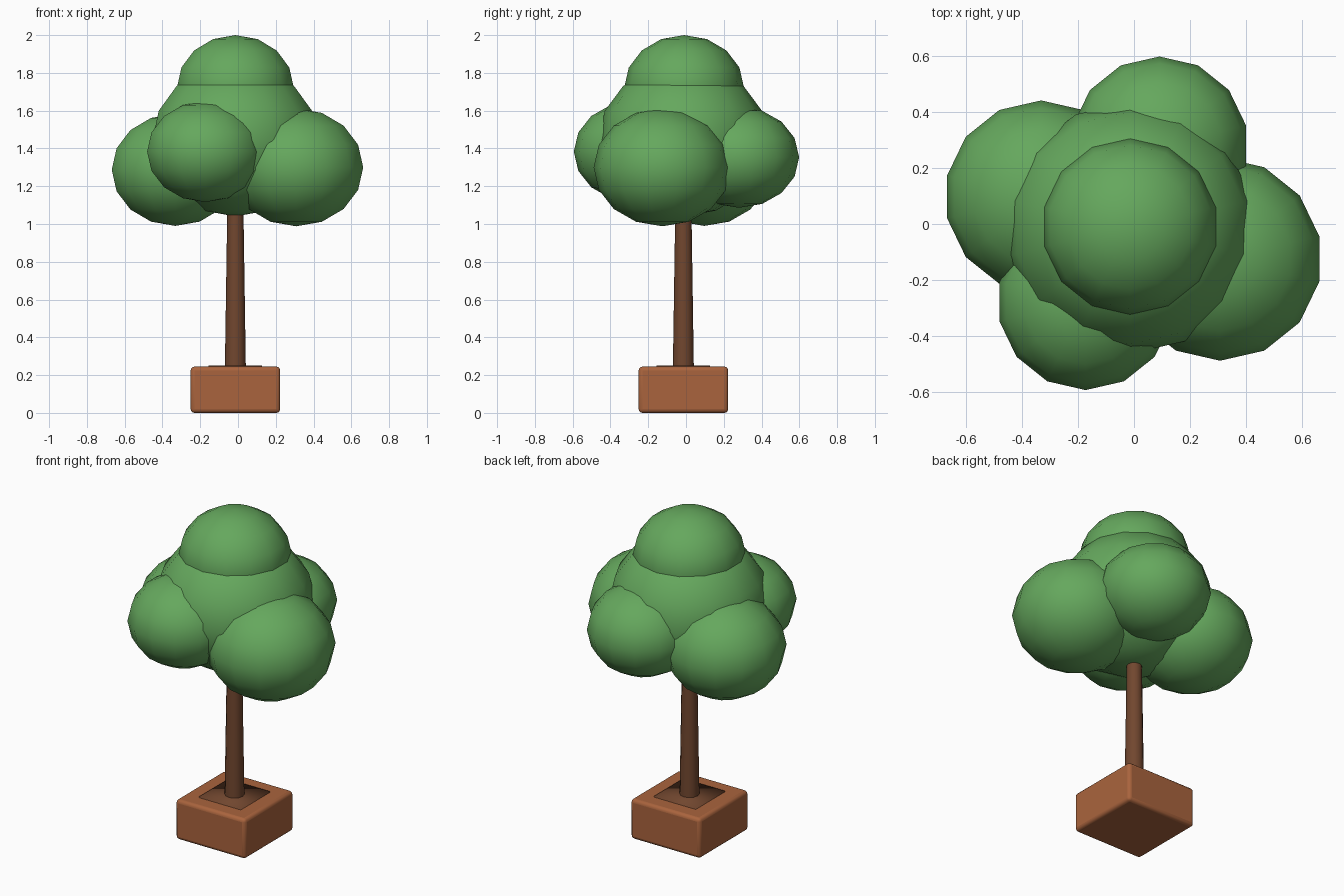
import bpy

default = bpy.data.objects.get("Cube")
if default:
    bpy.data.objects.remove(default, do_unlink=True)


def material(name, rgb):
    m = bpy.data.materials.new(name)
    m.use_nodes = True
    color = (*rgb, 1.0)
    m.diffuse_color = color
    m.node_tree.nodes["Principled BSDF"].inputs["Base Color"].default_value = color
    return m


leaf_green = material("leaf green", (0.13, 0.39, 0.11))
bark_brown = material("bark brown", (0.165, 0.062, 0.028))
terracotta = material("terracotta", (0.40, 0.127, 0.047))

AXIS = -0.014  # x and y of the trunk axis


def finish(name, mat):
    ob = bpy.context.object
    ob.name = name
    ob.data.materials.append(mat)
    bpy.ops.object.shade_smooth()
    return ob


def box(name, mat, half, bottom, top):
    bpy.ops.mesh.primitive_cube_add(size=2, location=(AXIS, AXIS, (bottom + top) / 2))
    bpy.context.object.scale = (half, half, (top - bottom) / 2)
    bpy.ops.object.transform_apply(location=False, rotation=False, scale=True)
    return finish(name, mat)


def leaf_clump(name, center, radius, half_height):
    bpy.ops.mesh.primitive_uv_sphere_add(segments=14, ring_count=8, radius=1, location=center)
    bpy.context.object.scale = (radius, radius, half_height)
    bpy.ops.object.transform_apply(location=False, rotation=False, scale=True)
    return finish(name, leaf_green)


# Planter with rounded edges
planter = box("planter", terracotta, 0.237, 0, 0.245)
bevel = planter.modifiers.new("rounded edges", "BEVEL")
bevel.width = 0.02
bevel.segments = 3
bpy.ops.object.shade_smooth_by_angle(angle=0.6)

# Thin soil slab, softly shaded
box("soil", bark_brown, 0.142, 0.2, 0.251)

# Tapered trunk
bpy.ops.mesh.primitive_cone_add(vertices=12, radius1=0.056, radius2=0.041,
                                depth=1.0, location=(AXIS, AXIS, 0.7))
finish("trunk", bark_brown)
bpy.ops.object.shade_smooth_by_angle(angle=0.8)

# Foliage
leaf_clump("main_foliage", (AXIS, AXIS, 1.445), 0.45, 0.405)
leaf_clump("top_foliage", (AXIS, -0.01, 1.722), 0.317, 0.278)
leaf_clump("left_foliage", (0.308, -0.125, 1.30), 0.364, 0.312)
leaf_clump("right_foliage", (-0.332, 0.097, 1.287), 0.345, 0.297)
leaf_clump("front_foliage", (-0.173, -0.278, 1.383), 0.316, 0.267)
leaf_clump("back_foliage", (0.091, 0.281, 1.353), 0.318, 0.267)
